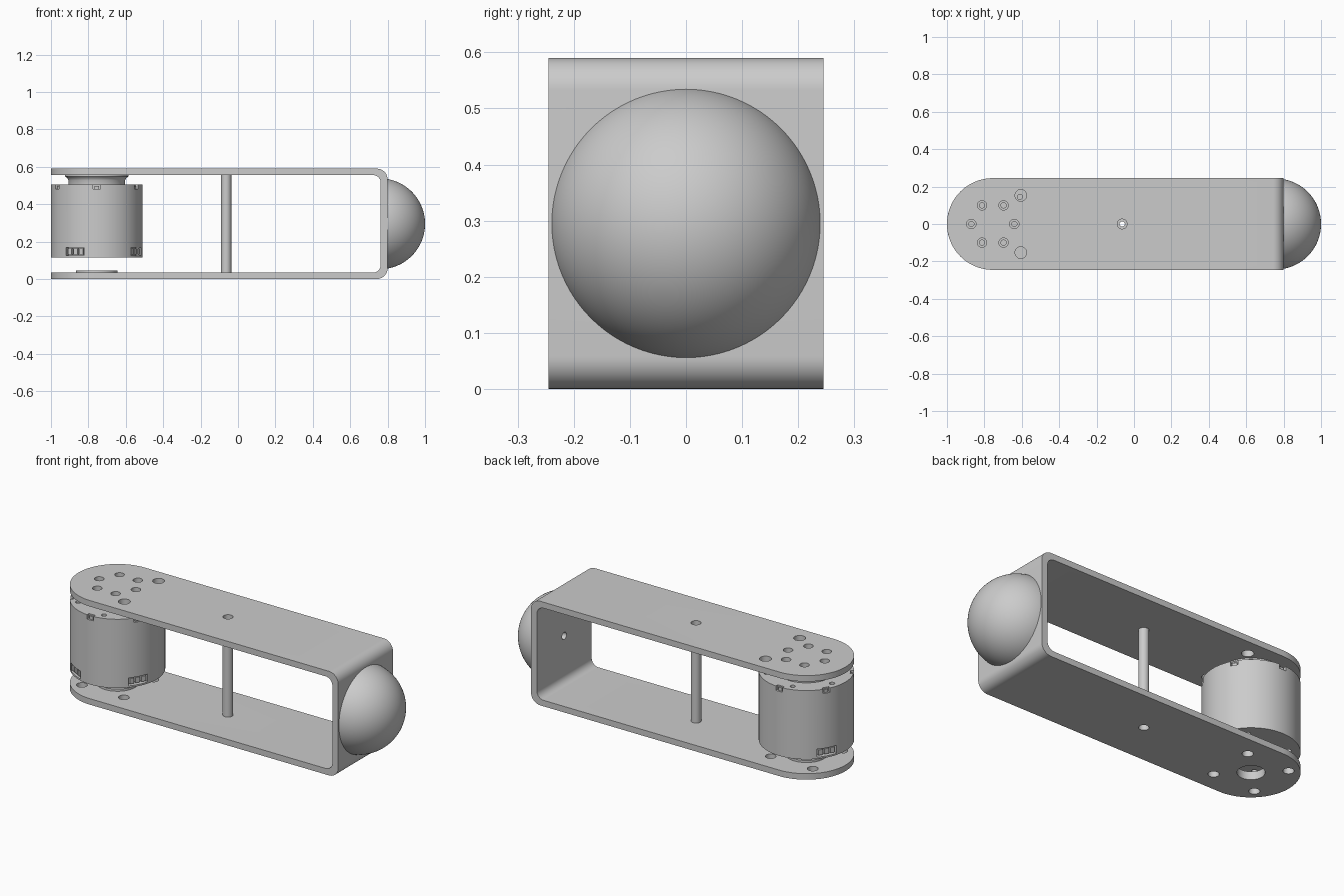
import bpy, bmesh
from math import sin, cos, pi, radians
from mathutils import Matrix, Vector

cube = bpy.data.objects.get("Cube")
if cube:
    bpy.data.objects.remove(cube, do_unlink=True)

grey = bpy.data.materials.new("light grey")
grey.use_nodes = True
grey.diffuse_color = (0.6, 0.6, 0.6, 1)
grey.node_tree.nodes["Principled BSDF"].inputs["Base Color"].default_value = (0.6, 0.6, 0.6, 1)

AXIS_X = -0.755      # joint axis shared by rounded plates and motor
R = 0.245            # half width of the bracket and motor radius
H, T = 0.59, 0.034   # bracket height and plate thickness
END = 0.80           # outer face of the end wall
POST_X = -0.063


def make(name, bm):
    bmesh.ops.recalc_face_normals(bm, faces=bm.faces)
    mesh = bpy.data.meshes.new(name)
    bm.to_mesh(mesh)
    bm.free()
    mesh.materials.append(grey)
    ob = bpy.data.objects.new(name, mesh)
    bpy.context.collection.objects.link(ob)
    return ob


def arc(cx, cy, r, a0, a1, n):
    return [(cx + r * cos(radians(a0 + (a1 - a0) * i / n)),
             cy + r * sin(radians(a0 + (a1 - a0) * i / n))) for i in range(n + 1)]


def prism(name, points, start, travel):
    """Extrude an outline of 3D points along a vector."""
    bm = bmesh.new()
    face = bm.faces.new([bm.verts.new(Vector(p) + Vector(start)) for p in points])
    out = bmesh.ops.extrude_face_region(bm, geom=[face])
    bmesh.ops.translate(bm, vec=travel,
                        verts=[v for v in out["geom"] if isinstance(v, bmesh.types.BMVert)])
    return make(name, bm)


def lathe(name, profile, x=0.0, closed=False, steps=96):
    """Turn a (radius, height) profile around a vertical axis at x."""
    bm = bmesh.new()
    verts = [bm.verts.new((r, 0, z)) for r, z in profile]
    edges = [bm.edges.new(pair) for pair in zip(verts, verts[1:])]
    if closed:
        edges.append(bm.edges.new((verts[-1], verts[0])))
    bmesh.ops.spin(bm, geom=verts + edges, cent=(0, 0, 0), axis=(0, 0, 1),
                   angle=2 * pi, steps=steps, use_duplicate=False)
    bmesh.ops.remove_doubles(bm, verts=bm.verts, dist=1e-5)
    bmesh.ops.translate(bm, vec=(x, 0, 0), verts=bm.verts)
    return make(name, bm)


def add_hole(bm, x, y, z0, z1, r):
    bmesh.ops.create_cone(bm, cap_ends=True, segments=32, radius1=r, radius2=r, depth=z1 - z0,
                          matrix=Matrix.Translation((x, y, (z0 + z1) / 2)))


def add_box(bm, angle, radius, z, size, shift=0.0):
    """Box facing outward on the motor wall."""
    m = (Matrix.Translation((AXIS_X, 0, z)) @ Matrix.Rotation(radians(angle), 4, "Z")
         @ Matrix.Translation((radius, shift, 0)) @ Matrix.Diagonal((*size, 1)))
    bmesh.ops.create_cube(bm, size=1, matrix=m)


def cut(ob, cutter, operation="DIFFERENCE"):
    mod = ob.modifiers.new("cut", "BOOLEAN")
    mod.operation, mod.object, mod.solver = operation, cutter, "EXACT"
    graph = bpy.context.evaluated_depsgraph_get()
    mesh = bpy.data.meshes.new_from_object(ob.evaluated_get(graph))
    ob.modifiers.clear()
    ob.data = mesh
    bpy.data.objects.remove(cutter, do_unlink=True)


def ring(count, radius, start=0.0):
    return [(AXIS_X + radius * cos(radians(start) + 2 * pi * i / count),
             radius * sin(radians(start) + 2 * pi * i / count)) for i in range(count)]


# Bracket: bent strip with rounded corners and a rounded free end
RO, RI, WALL = 0.058, 0.042, END - 0.037
outline = ([(-1.1, 0)] + arc(END - RO, RO, RO, -90, 0, 10)
           + arc(END - RO, H - RO, RO, 0, 90, 10) + [(-1.1, H), (-1.1, H - T)]
           + arc(WALL - RI, H - T - RI, RI, 90, 0, 10)
           + arc(WALL - RI, T + RI, RI, 0, -90, 10) + [(-1.1, T)])
bracket = prism("bracket", [(x, 0, z) for x, z in outline], (0, -R, 0), (0, 2 * R, 0))
footprint = arc(AXIS_X, 0, R, 90, 270, 48) + [(1, -R), (1, R)]
# a slightly wide footprint keeps its sides clear of the strip's sides
plan = prism("plan_cutter", [(x, y * 1.0005, 0) for x, y in footprint], (0, 0, -0.1), (0, 0, 0.8))
cut(bracket, plan, "INTERSECT")

# Bracket holes: top screws, top access, lower mounts, lower bore, post and end wall
bm = bmesh.new()
for x, y in ring(6, 0.115):
    add_hole(bm, x, y, H - 0.1, H + 0.1, 0.025)
for side in (-1, 1):
    add_hole(bm, AXIS_X + 0.15, side * 0.153, H - 0.1, H + 0.1, 0.031)
for x, y in ring(4, 0.186, 45):
    add_hole(bm, x, y, -0.1, 0.1, 0.028)
add_hole(bm, AXIS_X, 0, -0.1, 0.1, 0.07)
for z in (0, H):
    add_hole(bm, POST_X, 0, z - 0.1, z + 0.1, 0.026)
bmesh.ops.create_cone(bm, cap_ends=True, segments=32, radius1=0.02, radius2=0.02, depth=0.2,
                      matrix=Matrix.Translation((END, 0, H / 2)) @ Matrix.Rotation(pi / 2, 4, "Y"))
cut(bracket, make("bracket_hole_cutter", bm))

# Domed bumper on the end wall
DOME_X, DOME_R, BASE = 0.757, 0.243, 0.792
low = 8.3
profile = [(0, BASE)] + [(r, max(h, BASE)) for r, h in arc(0, DOME_X, DOME_R, low, 90, 40)]
profile[-1] = (0, DOME_X + DOME_R)
dome = lathe("end_dome", profile)
dome.data.transform(Matrix.Translation((0, 0, H / 2)) @ Matrix.Rotation(pi / 2, 4, "Y"))

# Spacer post with a threaded bore
lathe("spacer_post", [(0.014, T), (0.027, T), (0.027, H - T), (0.014, H - T)],
      POST_X, closed=True, steps=40)

# Motor body with rim notches, ports and screw holes
BOTTOM, TOP = 0.115, 0.505
motor = lathe("motor_body", [(0, BOTTOM), (R, BOTTOM), (R, TOP), (0, TOP)], AXIS_X, steps=128)
bm = bmesh.new()
for i in range(6):
    add_box(bm, 30 + 60 * i, R, TOP, (0.036, 0.04, 0.05))
PORTS = (151, 241, 331)
for angle in PORTS:
    add_box(bm, angle, R, 0.147, (0.07, 0.11, 0.045))
for x, y in ring(6, 0.205, 45):
    add_hole(bm, x, y, TOP - 0.03, TOP + 0.03, 0.014)
for x, y in ring(4, 0.186, 45):
    add_hole(bm, x, y, BOTTOM - 0.03, BOTTOM + 0.03, 0.014)
cut(motor, make("motor_cutter", bm))

# Small screw heads in the notches and sockets in the ports
bm = bmesh.new()
for i in range(6):
    add_box(bm, 30 + 60 * i, 0.228, TOP - 0.016, (0.016, 0.022, 0.018))
make("notch_clips", bm)
bm = bmesh.new()
for angle in PORTS:
    for shift in (-0.034, 0, 0.034):
        add_box(bm, angle, 0.222, 0.147, (0.03, 0.024, 0.03), shift)
make("port_sockets", bm)

# Flared output flange between motor and upper plate
flange = lathe("output_flange", [(0, TOP - 0.005), (0.152, TOP - 0.005), (0.152, 0.528),
                                 (0.158, 0.54), (0.17, 0.549), (0.17, H - T), (0, H - T)], AXIS_X)
bm = bmesh.new()
for x, y in ring(6, 0.115):
    add_hole(bm, x, y, H - T - 0.04, H, 0.014)
cut(flange, make("flange_cutter", bm))

# Bearing ring on the lower plate
lathe("lower_ring", [(0.07, T), (0.11, T), (0.11, 0.046), (0.07, 0.046)], AXIS_X, closed=True)

# Smooth curved walls, keep machined edges crisp
bpy.ops.object.select_all(action="DESELECT")
for ob in bpy.context.collection.objects:
    if ob.type == "MESH":
        ob.select_set(True)
        bpy.context.view_layer.objects.active = ob
bpy.ops.object.shade_smooth_by_angle(angle=radians(30))
